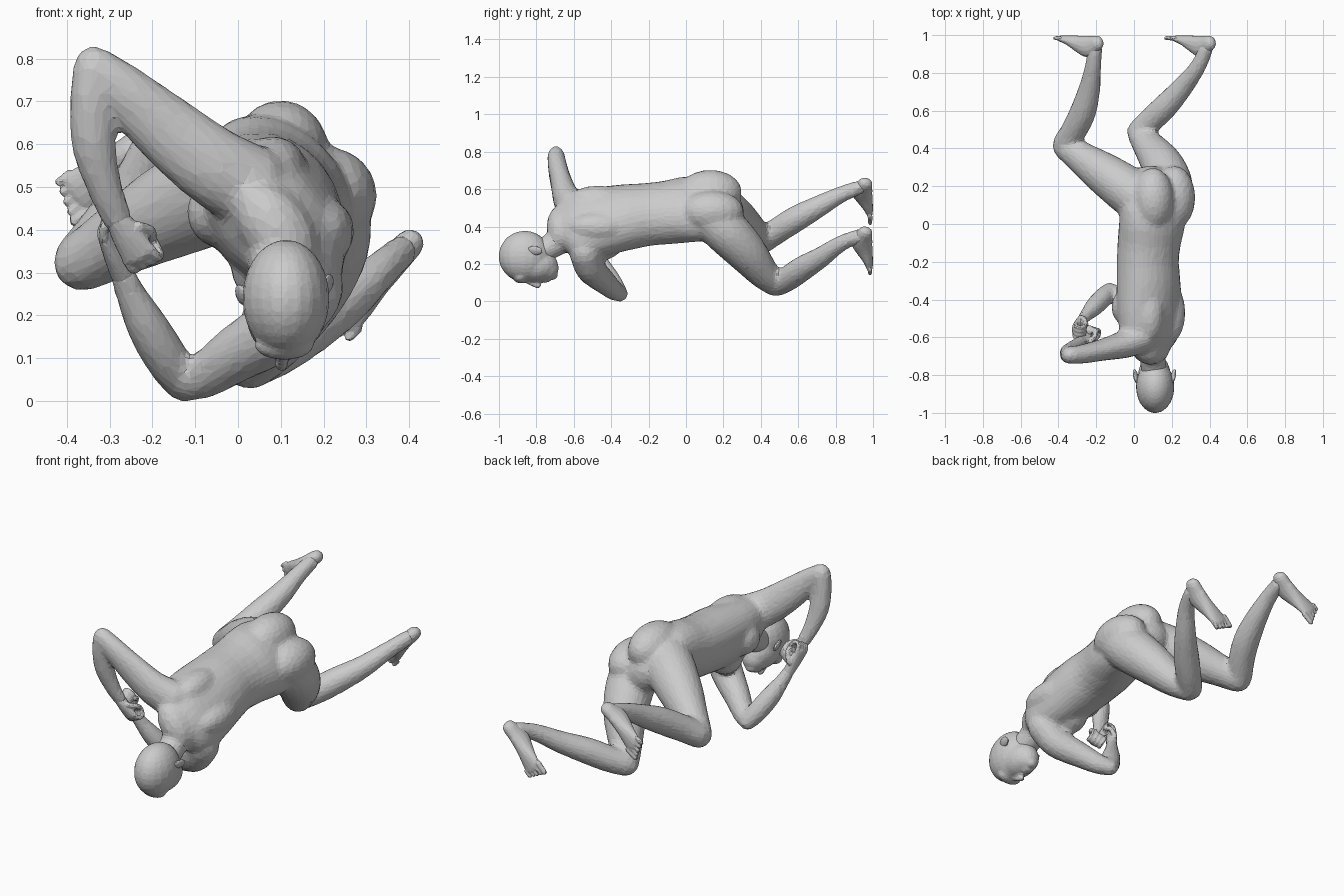
import bpy, bmesh, math
from mathutils import Vector, Matrix

if "Cube" in bpy.data.objects:
    bpy.data.objects.remove(bpy.data.objects["Cube"])

V = Vector


def loft(bm, stations, ref=(0, 1, 0), ref2=None, sides=14, sub=4):
    """Smooth closed tube through (x, y, z, radius_a, radius_b), with rounded ends."""
    S = [V(s if len(s) == 5 else (*s, s[3])) for s in stations]
    P = [S[0] * 2 - S[1]] + S + [S[-1] * 2 - S[-2]]
    rings = []
    for i in range(1, len(P) - 2):
        for k in range(sub):
            t = k / sub
            p0, p1, p2, p3 = P[i - 1:i + 3]
            rings.append((p1 * 2 + (p2 - p0) * t + (p0 * 2 - p1 * 5 + p2 * 4 - p3) * t * t
                          + (p1 * 3 - p0 - p2 * 3 + p3) * t ** 3) * 0.5)
    rings.append(S[-1].copy())

    def cap(end, nxt):
        d = (V(end[:3]) - V(nxt[:3])).normalized() * min(end[3], end[4])
        out = []
        for a in (0.6, 1.1, 1.45):
            c, o = math.cos(a), d * math.sin(a)
            out.append(V((*(V(end[:3]) + o), end[3] * c, end[4] * c)))
        return out

    rings = cap(rings[0], rings[1])[::-1] + rings + cap(rings[-1], rings[-2])
    n, loops = len(rings), []
    for i, r in enumerate(rings):
        tan = (V(rings[min(i + 1, n - 1)][:3]) - V(rings[max(i - 1, 0)][:3])).normalized()
        a = V(ref).lerp(V(ref2 or ref), i / (n - 1))
        a = (a - tan * a.dot(tan)).normalized()
        b = tan.cross(a)
        loops.append([bm.verts.new(V(r[:3]) + a * r[3] * math.cos(u) + b * r[4] * math.sin(u))
                      for u in (2 * math.pi * j / sides for j in range(sides))])
    for p, q in zip(loops, loops[1:]):
        for j in range(sides):
            k = (j + 1) % sides
            bm.faces.new((p[j], p[k], q[k], q[j]))
    bm.faces.new(loops[0][::-1])
    bm.faces.new(loops[-1])


def ball(bm, c, r, rot=(0, 0, 0)):
    r = (r, r, r) if isinstance(r, (int, float)) else r
    m = Matrix.Translation(c)
    for ang, ax in zip(rot, 'XYZ'):
        m = m @ Matrix.Rotation(math.radians(ang), 4, ax)
    bmesh.ops.create_uvsphere(bm, u_segments=20, v_segments=14, radius=1,
                              matrix=m @ Matrix.Diagonal((*r, 1)))


def finish(bm, name, voxel, smooth, ratio):
    """Fuse the overlapping volumes into one skin, then reduce to facets."""
    bmesh.ops.recalc_face_normals(bm, faces=bm.faces)
    me = bpy.data.meshes.new(name)
    bm.to_mesh(me)
    bm.free()
    ob = bpy.data.objects.new(name, me)
    bpy.context.collection.objects.link(ob)
    m = ob.modifiers.new("fuse", 'REMESH')
    m.mode, m.voxel_size = 'VOXEL', voxel
    m = ob.modifiers.new("soften", 'SMOOTH')
    m.factor, m.iterations = 0.5, smooth
    m = ob.modifiers.new("facets", 'DECIMATE')
    m.ratio = ratio


# body: torso rolled so the back faces up and to the right
bm = bmesh.new()
th = math.radians(52)
L, B = V((math.cos(th), 0, -math.sin(th))), V((math.sin(th), 0, math.cos(th)))
loft(bm, [(.09, -.66, .40, .135, .085), (.09, -.59, .405, .20, .12), (.082, -.47, .425, .205, .145),
          (.077, -.32, .45, .19, .155), (.073, -.2, .465, .18, .152), (.08, -.1, .475, .185, .152),
          (.095, 0, .49, .2, .148), (.10, .1, .49, .2, .13), (.09, .2, .475, .15, .11)],
     ref=(.55, 0, -.83), ref2=(.74, 0, -.67), sides=24)
chest = V((.082, -.47, .425))
for s in (-1, 1):
    ball(bm, chest + L * s * .085 - B * .083 + V((0, .03, 0)), (.085, .10, .085))   # chest
    ball(bm, chest + L * s * .09 + B * .07, (.08, .16, .08))                        # shoulder blade
ball(bm, (.10, .13, .585), (.112, .17, .118))                                       # buttocks
ball(bm, (.213, .14, .48), (.112, .17, .112))
# neck
loft(bm, [(.09, -.58, .38, .10), (.095, -.67, .325, .073), (.105, -.78, .262, .068)], ref=(1, 0, 0))
# raised (right) arm
loft(bm, [(.03, -.60, .50, .09, .10), (-.06, -.64, .55, .073, .094), (-.17, -.667, .637, .058, .083),
          (-.27, -.688, .727, .052, .064), (-.338, -.695, .783, .047, .05)])
loft(bm, [(-.340, -.695, .78, .047), (-.342, -.69, .70, .048, .053), (-.338, -.675, .60, .045, .053),
          (-.312, -.648, .50, .037, .043), (-.28, -.62, .42, .030, .036)])
# lower (left) arm
loft(bm, [(.165, -.54, .26, .085), (.10, -.51, .175, .081), (0, -.445, .112, .068),
          (-.08, -.385, .058, .054), (-.13, -.352, .04, .043)])
loft(bm, [(-.13, -.352, .04, .044), (-.168, -.393, .10, .053), (-.212, -.44, .175, .05),
          (-.25, -.48, .25, .037), (-.272, -.505, .30, .031)])
# legs: thigh and shin
legs = [
    ([(.06, .10, .54, .125), (-.05, .19, .495, .126), (-.17, .275, .437, .11),
      (-.28, .352, .375, .086), (-.362, .41, .325, .071)],
     [(-.368, .42, .327, .066), (-.315, .50, .385, .07), (-.268, .60, .448, .07),
      (-.235, .72, .513, .058), (-.217, .83, .572, .045), (-.205, .93, .61, .039)]),
    ([(.19, .13, .45, .12), (.185, .22, .37, .124), (.145, .32, .265, .111),
      (.08, .41, .155, .086), (.03, .475, .092, .067)],
     [(.025, .49, .09, .064), (.09, .55, .125, .068), (.165, .622, .175, .068),
      (.255, .722, .236, .057), (.337, .83, .31, .044), (.383, .93, .35, .039)]),
]
for thigh, shin in legs:
    loft(bm, thigh, sides=18)
    loft(bm, shin, ref=(1, 0, -1))
finish(bm, "body", .012, 11, .14)

# feet: soles flat against y = 1
for side, heel, toe in (("right", V((-.195, 0, .628)), V((-.378, 0, .483))),
                        ("left", V((.40, 0, .367)), V((.235, 0, .19)))):
    bm = bmesh.new()
    d = (toe - heel).normalized()
    w = V((-d.z, 0, d.x))
    at = lambda t, y, a, b: (*(heel.lerp(toe, t) + V((0, y, 0))), a, b)
    loft(bm, [at(.0, .958, .034, .041), at(.25, .94, .037, .058), at(.5, .952, .040, .047),
              at(.75, .970, .048, .030), at(.97, .981, .053, .019)], ref=w)
    for i in range(5):
        size = .018 if i == 0 else .0115
        off = (2 - i) * .0235 * (1 if side == "right" else -1)
        p = toe + w * off + V((0, .984, 0))
        reach = .042 - i * .007
        loft(bm, [(*(p - d * .015), size, .013), (*(p + d * reach), size * .85, .012)], ref=w, sides=8)
    finish(bm, side + "_foot", .006, 2, .16)


# hands: clasped fists
def hand(name, wrist, knuckle, curl, width=.022):
    bm = bmesh.new()
    wrist, knuckle = V(wrist), V(knuckle)
    d = (knuckle - wrist).normalized()
    n = V(curl)
    n = (n - d * n.dot(d)).normalized()
    s = d.cross(n)
    loft(bm, [(*wrist, .029, .028), (*wrist.lerp(knuckle, .5), .038, .025),
              (*knuckle, .042, .02)], ref=s)
    for i in range(4):
        b = knuckle + s * (i - 1.5) * width
        path = [b, b + d * .028 + n * .01, b + d * .03 + n * .038, b + n * .052, b - d * .018 + n * .04]
        loft(bm, [(*p, .0115) for p in path], ref=s, sides=8, sub=3)
    b = wrist.lerp(knuckle, .4) + s * .035
    loft(bm, [(*p, .014) for p in (b, b + d * .03 + n * .03 + s * .01, b + d * .05 + n * .05 - s * .005)],
         ref=s, sides=8)
    finish(bm, name, .006, 2, .2)


hand("right_hand", (-.282, -.622, .425), (-.232, -.60, .342), (.3, .95, 0))
hand("left_hand", (-.27, -.503, .295), (-.31, -.555, .395), (1, -.1, 0))

# head: face turned down, crown towards -y
bm = bmesh.new()
ball(bm, (.112, -.862, .24), (.102, .14, .137))
ball(bm, (.108, -.81, .195), (.088, .125, .092))                    # face
ball(bm, (.105, -.755, .178), (.066, .075, .07))                    # jaw
ball(bm, (.102, -.715, .143), (.034, .03, .03))                     # chin
ball(bm, (.108, -.885, .13), (.07, .04, .034))                      # brow
loft(bm, [(.105, -.86, .112, .012), (.103, -.825, .096, .014), (.102, -.792, .085, .017)], ref=(1, 0, 0))
for z, y in ((.11, -.757), (.115, -.738)):
    ball(bm, (.102, y, z), (.028, .011, .014))                      # lips
finish(bm, "head", .008, 5, .2)

# ears
for name, x, z, s in (("right_ear", .01, .248, 1), ("left_ear", .207, .272, -1)):
    bm = bmesh.new()
    ball(bm, (x, -.808, z), (.012, .042, .026), (0, -20 * s, 14 * s))
    finish(bm, name, .005, 1, .25)
